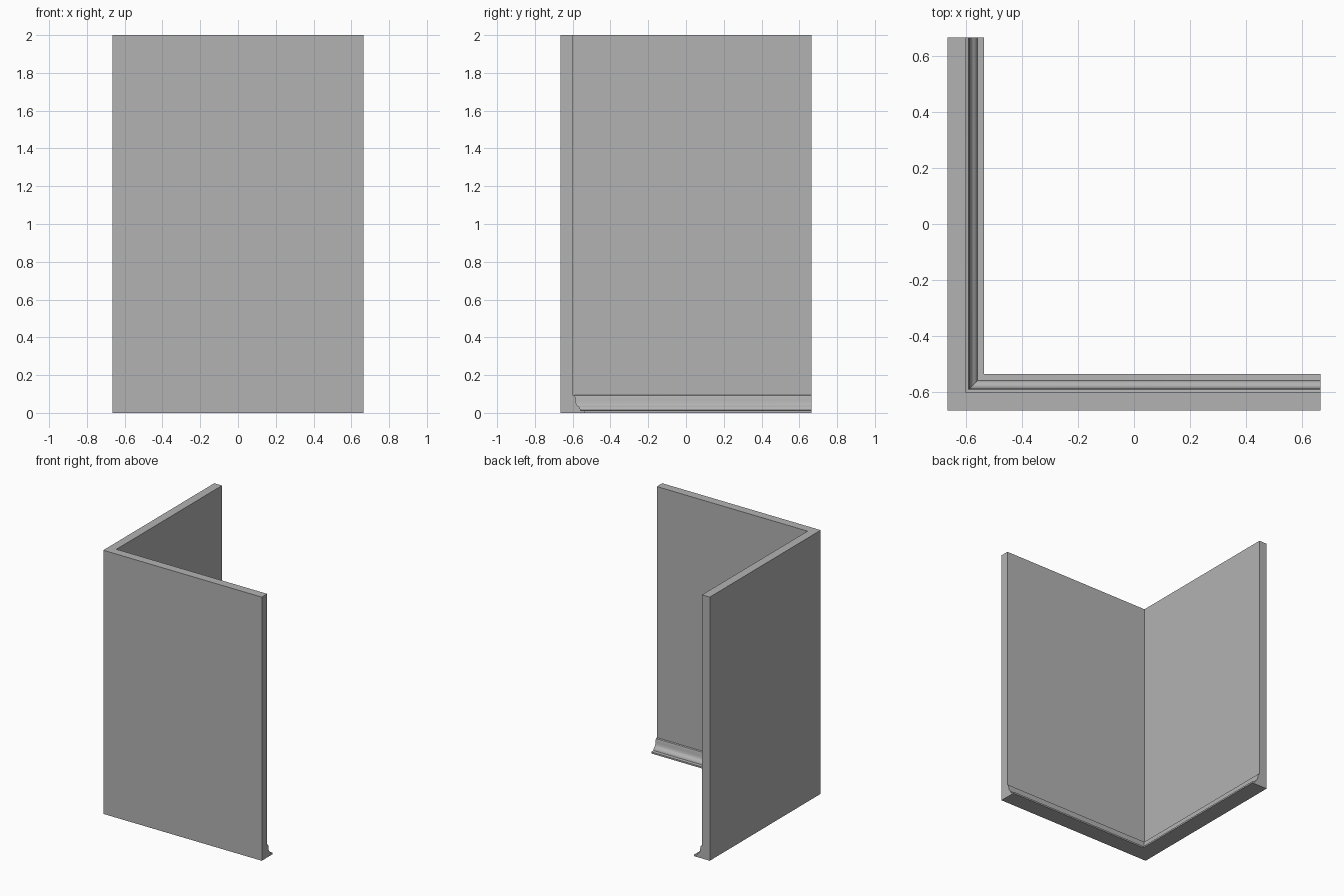
import bpy
import bmesh

cube = bpy.data.objects.get("Cube")
if cube:
    bpy.data.objects.remove(cube, do_unlink=True)

HALF = 0.665       # half the footprint
INNER = -0.60      # inner wall faces
HEIGHT = 2.0

grey = bpy.data.materials.new("plain grey")
grey.use_nodes = True
colour = (0.45, 0.45, 0.45, 1)
grey.diffuse_color = colour
grey.node_tree.nodes["Principled BSDF"].inputs["Base Color"].default_value = colour


def finish(name, bm):
    bmesh.ops.recalc_face_normals(bm, faces=bm.faces)
    mesh = bpy.data.meshes.new(name)
    bm.to_mesh(mesh)
    bm.free()
    mesh.materials.append(grey)
    obj = bpy.data.objects.new(name, mesh)
    bpy.context.collection.objects.link(obj)
    return obj


# L-shaped corner wall: extruded plan
bm = bmesh.new()
plan = [(-HALF, -HALF), (HALF, -HALF), (HALF, INNER),
        (INNER, INNER), (INNER, HALF), (-HALF, HALF)]
base = bm.faces.new([bm.verts.new((x, y, 0)) for x, y in plan])
top = bmesh.ops.extrude_face_region(bm, geom=[base], use_keep_orig=True)
bmesh.ops.translate(bm, vec=(0, 0, HEIGHT),
                    verts=[v for v in top["geom"] if isinstance(v, bmesh.types.BMVert)])
finish("corner_wall", bm)

# Moulded skirting: profile (depth from wall, height) swept round the mitred corner
profile = [(0, 0), (0.066, 0), (0.066, 0.012), (0.042, 0.014), (0.040, 0.022),
           (0.036, 0.030), (0.030, 0.035), (0.024, 0.039), (0.020, 0.045),
           (0.017, 0.055), (0.015, 0.068), (0.014, 0.082), (0.011, 0.092),
           (0.006, 0.095), (0, 0.095)]
bm = bmesh.new()
rings = [[bm.verts.new((x, y, z)) for x, y, z in stations] for stations in (
    [(HALF, INNER + d, z) for d, z in profile],
    [(INNER + d, INNER + d, z) for d, z in profile],
    [(INNER + d, HALF, z) for d, z in profile])]
count = len(profile)
for a, b in zip(rings, rings[1:]):
    for i in range(count):
        j = (i + 1) % count
        bm.faces.new((a[i], a[j], b[j], b[i]))
bm.faces.new(rings[0])
bm.faces.new(rings[-1])
skirting = finish("skirting_board", bm)

bpy.ops.object.select_all(action="DESELECT")
skirting.select_set(True)
bpy.context.view_layer.objects.active = skirting
bpy.ops.object.shade_smooth_by_angle(angle=0.6)
